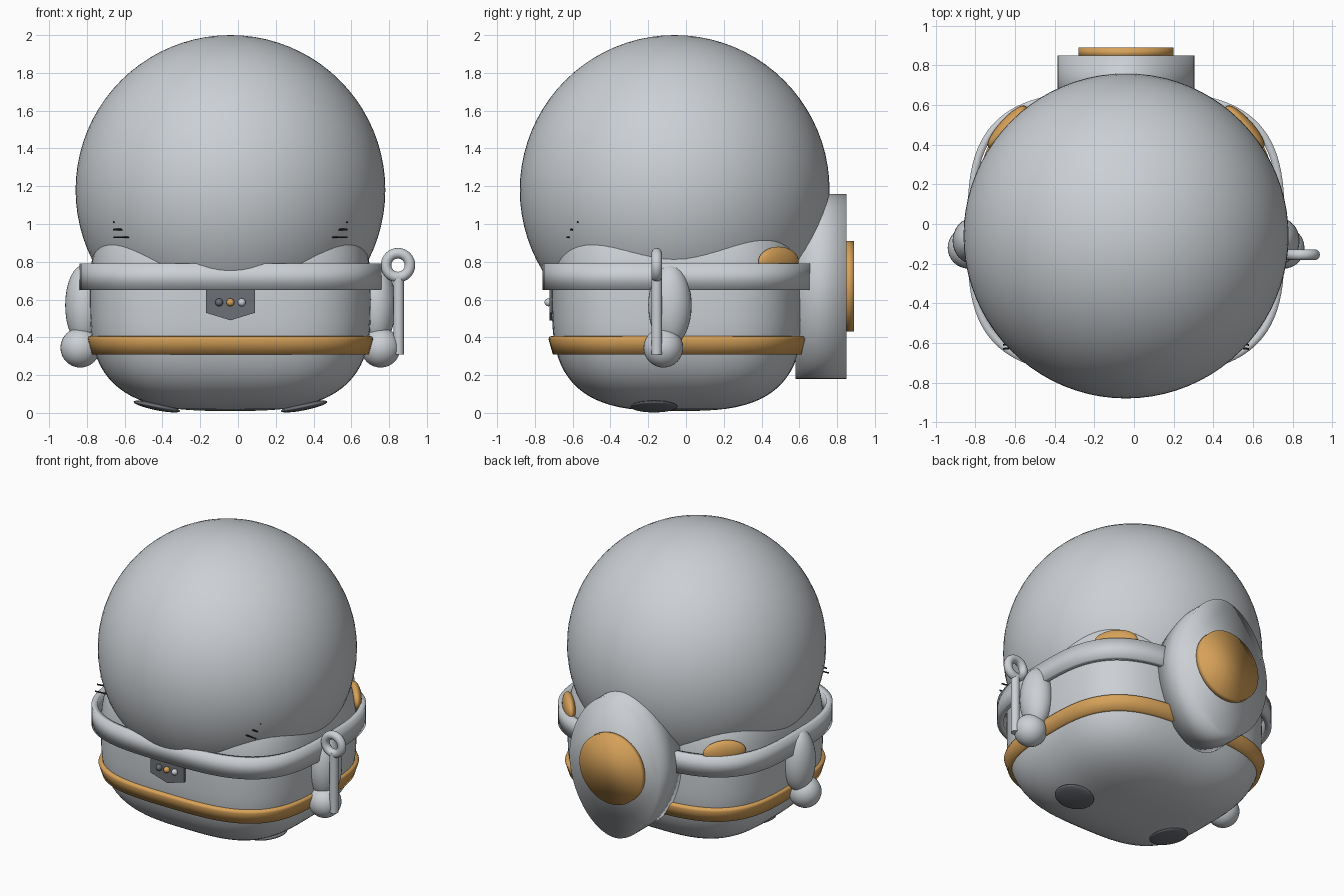
import bpy, bmesh, math
from mathutils import Vector, Matrix

cube = bpy.data.objects.get("Cube")
if cube:
    bpy.data.objects.remove(cube)

CX, CY = -0.04, -0.045


def material(name, rgb):
    m = bpy.data.materials.new(name)
    m.use_nodes = True
    m.diffuse_color = (*rgb, 1)
    m.node_tree.nodes["Principled BSDF"].inputs["Base Color"].default_value = (*rgb, 1)
    return m


GREY = material("light grey", (0.60, 0.63, 0.66))
GOLD = material("gold", (0.68, 0.36, 0.10))
DARK = material("dark grey", (0.15, 0.16, 0.18))
BLACK = material("black", (0.02, 0.02, 0.02))


def finish(name, bm, mat, smooth=180):
    bmesh.ops.recalc_face_normals(bm, faces=bm.faces)
    me = bpy.data.meshes.new(name)
    bm.to_mesh(me)
    bm.free()
    me.materials.append(mat)
    ob = bpy.data.objects.new(name, me)
    bpy.context.collection.objects.link(ob)
    bpy.ops.object.select_all(action="DESELECT")
    ob.select_set(True)
    bpy.context.view_layer.objects.active = ob
    if smooth == 180:
        bpy.ops.object.shade_smooth()
    elif smooth:
        bpy.ops.object.shade_smooth_by_angle(angle=math.radians(smooth))
    return ob


def spow(v, p):
    return math.copysign(abs(v) ** p, v)


def loft(name, rows, mat, n=3.2, ring=False, smooth=180, sides=96):
    """Skin superellipse rows (half_x, half_y, z); ring joins last row to first."""
    bm = bmesh.new()
    loops = []
    for hx, hy, z in rows:
        angles = [2 * math.pi * i / sides for i in range(sides)]
        loops.append([bm.verts.new((CX + hx * spow(math.cos(a), 2 / n),
                                    CY + hy * spow(math.sin(a), 2 / n), z)) for a in angles])
    pairs = list(zip(loops, loops[1:]))
    if ring:
        pairs.append((loops[-1], loops[0]))
    else:
        bm.faces.new(loops[0])
        bm.faces.new(loops[-1])
    for a, b in pairs:
        for i in range(sides):
            j = (i + 1) % sides
            bm.faces.new((a[i], a[j], b[j], b[i]))
    return finish(name, bm, mat, smooth)


def ball(name, loc, size, mat, rot=Matrix(), seg=32):
    bm = bmesh.new()
    bmesh.ops.create_uvsphere(bm, u_segments=seg, v_segments=seg // 2, radius=1)
    bm.transform(Matrix.Translation(loc) @ rot @ Matrix.Diagonal((*size, 1)))
    return finish(name, bm, mat)


def rod(name, a, b, r, mat, seg=16):
    a, b = Vector(a), Vector(b)
    d = b - a
    bm = bmesh.new()
    bmesh.ops.create_cone(bm, cap_ends=True, segments=seg, radius1=r, radius2=r, depth=d.length)
    bm.transform(Matrix.Translation((a + b) / 2) @ d.to_track_quat("Z", "Y").to_matrix().to_4x4())
    return finish(name, bm, mat, 40)


def prism(name, points, y0, y1, mat, smooth=0):
    """Extrude an x-z outline from y0 to y1."""
    bm = bmesh.new()
    face = bm.faces.new([bm.verts.new((x, y0, z)) for x, z in points])
    out = bmesh.ops.extrude_face_region(bm, geom=[face])
    moved = [v for v in out["geom"] if isinstance(v, bmesh.types.BMVert)]
    bmesh.ops.translate(bm, verts=moved, vec=(0, y1 - y0, 0))
    return finish(name, bm, mat, smooth)


def oval(hx, hz, cz, n=2, sides=64):
    angles = [2 * math.pi * i / sides for i in range(sides)]
    return [(CX + hx * spow(math.cos(a), 2 / n), cz + hz * spow(math.sin(a), 2 / n)) for a in angles]


# Helmet dome and rounded-square body
ball("dome", (CX, -0.06, 1.18), (0.82, 0.82, 0.82), GREY, seg=80)
rows = []
for i in range(41):
    t = math.radians(-89.5 + 179 * i / 40)
    k = math.cos(t) ** (2 / 3)
    rows.append((0.745 * k, 0.665 * k, 0.6 + 0.59 * spow(math.sin(t), 2 / 3)))
loft("body", rows, GREY)

# Collar rim and belt
loft("collar_rim", [(0.80, 0.715, 0.65), (0.80, 0.715, 0.79),
                    (0.765, 0.68, 0.79), (0.765, 0.68, 0.65)], GREY, ring=True)
loft("belt", [(0.735, 0.66, 0.31), (0.757, 0.683, 0.39), (0.752, 0.678, 0.405),
              (0.70, 0.62, 0.41), (0.68, 0.60, 0.31)], GOLD, ring=True)

# Backpack with round cap
prism("backpack", oval(0.345, 0.49, 0.67, 1.85), 0.58, 0.85, GREY, 180)
prism("backpack_cap", oval(0.24, 0.24, 0.67), 0.84, 0.89, GOLD, 180)

# Paired side parts
for side, s in (("left", 1), ("right", -1)):
    ball(side + "_arm", (CX + s * 0.775, -0.085, 0.57), (0.10, 0.115, 0.215), GREY)
    ball(side + "_hand", (CX + s * 0.795, -0.12, 0.345), (0.105, 0.105, 0.105), GREY)
    ball(side + "_foot_pad", (CX + s * 0.39, -0.17, 0.034), (0.125, 0.125, 0.02), DARK,
         Matrix.Rotation(-s * 0.20, 4, "Y"))
    ball(side + "_back_patch", (CX + s * 0.60, 0.49, 0.80), (0.04, 0.14, 0.08), GOLD,
         Matrix.Rotation(s * math.radians(42) + (math.pi if s < 0 else 0), 4, "Z"))
    # Whiskers
    for k, (x0, x1, y, z) in enumerate(((0.53, 0.62, -0.63, 0.93), (0.56, 0.62, -0.61, 0.97),
                                        (0.607, 0.619, -0.575, 1.01))):
        rod(f"{side}_whisker_{k + 1}", (CX + s * x0, y + 0.01, z), (CX + s * x1, y, z),
            0.005, BLACK, 8)

# Chest badge with three buttons
badge = [(-0.13, 0.65), (0.13, 0.65), (0.13, 0.53), (0, 0.49), (-0.13, 0.53)]
prism("chest_badge", [(CX + x, z) for x, z in badge], -0.722, -0.69, DARK)
for name, x, mat in (("dark", -0.06, DARK), ("gold", 0, GOLD), ("light", 0.06, GREY)):
    ball(name + "_button", (CX + x, -0.728, 0.585), (0.021, 0.021, 0.021), mat, seg=16)

# Hanging ring and staff
bm = bmesh.new()
prev = first = None
loops = []
for i in range(40):
    a = 2 * math.pi * i / 40
    loop = []
    for j in range(14):
        b = 2 * math.pi * j / 14
        r = 0.063 + 0.028 * math.cos(b)
        loop.append(bm.verts.new((0.847 + r * math.cos(a), -0.155 + 0.028 * math.sin(b),
                                  0.782 + r * math.sin(a))))
    loops.append(loop)
for i, a in enumerate(loops):
    b = loops[(i + 1) % len(loops)]
    for j in range(14):
        k = (j + 1) % 14
        bm.faces.new((a[j], a[k], b[k], b[j]))
finish("staff_ring", bm, GREY)
rod("staff", (0.85, -0.155, 0.31), (0.85, -0.155, 0.73), 0.028, GREY)
